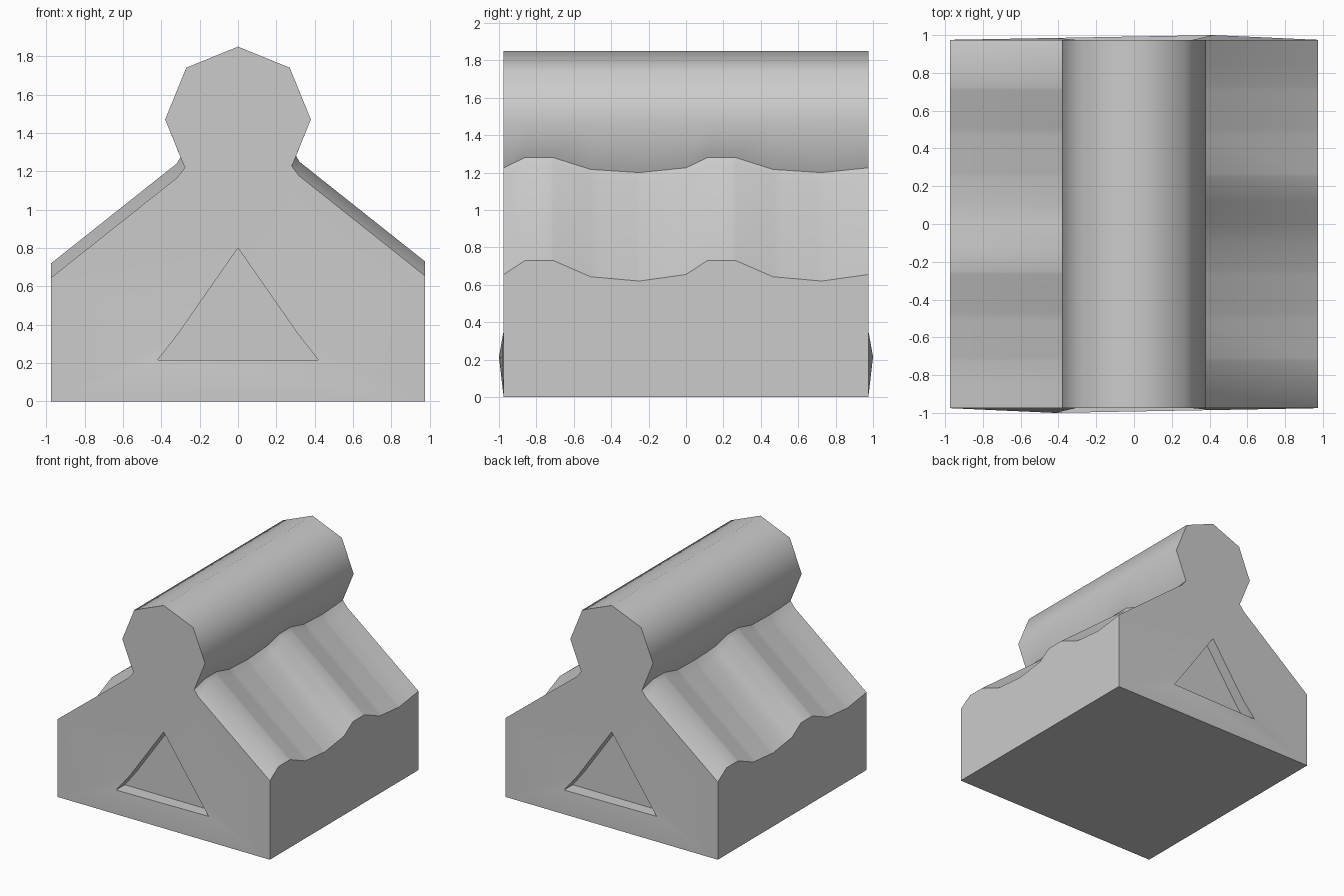
import bpy, bmesh, math

if "Cube" in bpy.data.objects:
    bpy.data.objects.remove(bpy.data.objects["Cube"])

HALF = 0.975
# wavy eave height along y (right side), one period repeated twice
PERIOD = [(0, 0.655), (0.115, 0.73), (0.265, 0.73), (0.465, 0.643), (0.725, 0.62)]
WAVE = [(y + o, z) for o in (-HALF, 0) for y, z in PERIOD] + [(HALF, 0.655)]


def wave(y):
    for (y0, z0), (y1, z1) in zip(WAVE, WAVE[1:]):
        if y <= y1 + 1e-6:
            return z0 + (z1 - z0) * (y - y0) / (y1 - y0)
    return WAVE[-1][1]


def side(eave):
    """Half cross-section: eave, roof kink, roof-to-ridge joint, ridge octagon."""
    joint = 1.2 + max(0, eave - 0.62) * 0.73
    return [(HALF, eave), (0.32, eave + 0.52),
            (0.27 + (joint - 1.2) * 0.41, joint), (0.38, 1.47), (0.27, 1.74)]


def section(y):
    right = side(wave(y))
    left = [(-x, z) for x, z in side(wave(-y) - 0.01)]
    return [(-HALF, 0), (HALF, 0)] + right + [(0, 1.85)] + left[::-1]


bm = bmesh.new()

# walls, wavy roof and ridge roll lofted along y
stations = sorted({round(s * y, 4) for y, _ in WAVE for s in (1, -1)})
rings = [[bm.verts.new((x, y, z)) for x, z in section(y)] for y in stations]
for a, b in zip(rings, rings[1:]):
    for i in range(len(a)):
        j = (i + 1) % len(a)
        bm.faces.new((a[i], a[j], b[j], b[i]))


# end wall with a bulged lower edge and recessed triangle
def end_wall(ring, s):
    def add(x, y, z):
        return bm.verts.new((s * x, s * y, z))
    tri = [(-0.42, -1.0, 0.215), (0.42, -0.985, 0.215), (0.31, -HALF, 0.355),
           (0, -HALF, 0.8), (-0.31, -HALF, 0.355)]
    L, R, KR, A, KL = rim = [add(*p) for p in tri]
    inner = [add(x, -0.885, z) for x, y, z in tri]
    bl, br, er, el = ring[0], ring[1], ring[2], ring[-1]
    for f in ((bl, br, L), (br, R, L), (br, er, KR), (br, KR, R),
              (el, bl, KL), (bl, L, KL)):
        bm.faces.new(f)
    bm.faces.new(ring[2:] + [KL, A, KR])
    for i in range(5):
        j = (i + 1) % 5
        bm.faces.new((rim[i], rim[j], inner[j], inner[i]))
    bm.faces.new(inner)


end_wall(rings[0], 1)
back = rings[-1]
end_wall([back[1], back[0]] + back[:1:-1], -1)

# smooth shading with crisp edges
bmesh.ops.recalc_face_normals(bm, faces=bm.faces)
for f in bm.faces:
    f.smooth = True
for e in bm.edges:
    e.smooth = e.calc_face_angle(0) < math.radians(48)

mesh = bpy.data.meshes.new("ridged_block")
bm.to_mesh(mesh)
bm.free()
bpy.context.collection.objects.link(bpy.data.objects.new("ridged_block", mesh))
